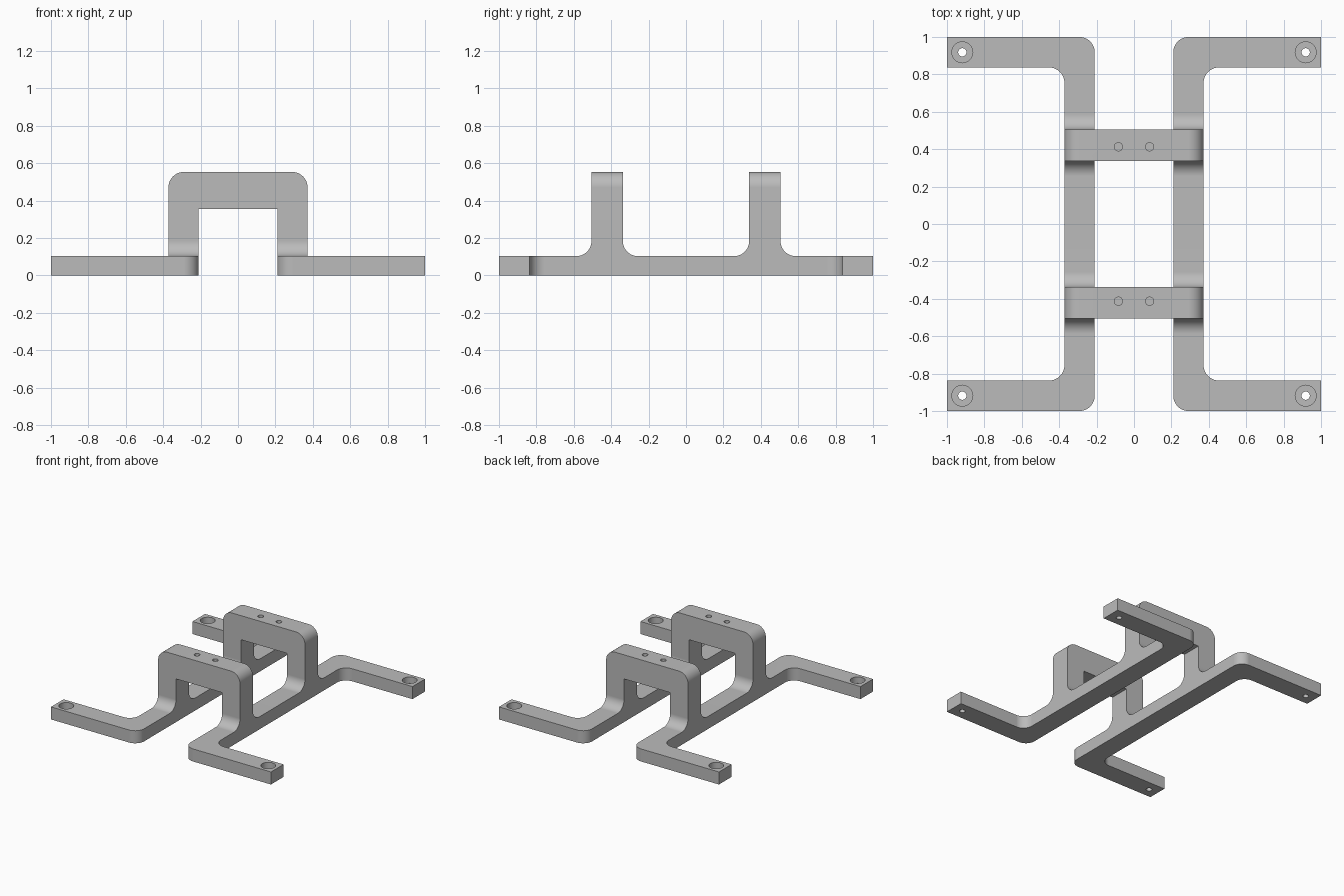
import bpy, bmesh, math
from mathutils import Vector

cube = bpy.data.objects.get("Cube")
if cube:
    bpy.data.objects.remove(cube, do_unlink=True)

INNER, OUTER = 0.21, 0.372        # rail sides in x
ARM = 0.837                       # inner edge of the arms in y
NEAR, FAR = 0.338, 0.505          # bridge faces in y
BASE, UNDER, TOP = 0.103, 0.355, 0.553
R = 0.082                         # every rounded corner

grey = bpy.data.materials.new("plain grey")
grey.use_nodes = True
colour = (0.5, 0.5, 0.5, 1)
grey.diffuse_color = colour
grey.node_tree.nodes["Principled BSDF"].inputs["Base Color"].default_value = colour


def rounded(corners, steps=12):
    """Outline from (a, b, radius) corners, each right angle replaced by an arc."""
    out = []
    for i, (a, b, r) in enumerate(corners):
        p = Vector((a, b))
        if not r:
            out.append(p)
            continue
        u = (Vector(corners[i - 1][:2]) - p).normalized()
        v = (Vector(corners[(i + 1) % len(corners)][:2]) - p).normalized()
        for k in range(steps + 1):
            t = math.pi / 2 * k / steps
            out.append(p + r * (u * (1 - math.sin(t)) + v * (1 - math.cos(t))))
    return out


def prism(name, outline, lo, hi, place):
    """Extrude an outline from lo to hi; place maps (a, b, depth) to x, y, z."""
    bm = bmesh.new()
    face = bm.faces.new([bm.verts.new(place(a, b, lo)) for a, b in outline])
    new = bmesh.ops.extrude_face_region(bm, geom=[face])["geom"]
    shift = Vector(place(0, 0, hi)) - Vector(place(0, 0, lo))
    bmesh.ops.translate(bm, vec=shift,
                        verts=[g for g in new if isinstance(g, bmesh.types.BMVert)])
    bmesh.ops.recalc_face_normals(bm, faces=bm.faces)
    mesh = bpy.data.meshes.new(name)
    bm.to_mesh(mesh)
    bm.free()
    mesh.materials.append(grey)
    obj = bpy.data.objects.new(name, mesh)
    bpy.context.collection.objects.link(obj)
    return obj


def drill(x, y, radius, lo, hi):
    ring = [(x + radius * math.cos(k * math.tau / 32),
             y + radius * math.sin(k * math.tau / 32)) for k in range(32)]
    return prism("drill", ring, lo, hi, lambda a, b, d: (a, b, d))


def combine(obj, other, operation):
    mod = obj.modifiers.new("combine", "BOOLEAN")
    mod.operation, mod.solver, mod.object = operation, "EXACT", other
    bpy.context.view_layer.objects.active = obj
    bpy.ops.object.modifier_apply(modifier=mod.name)
    bpy.data.objects.remove(other, do_unlink=True)


# C-shaped side rails with their mounting arms
rail_outline = rounded([(INNER, -1, R), (1, -1, 0), (1, -ARM, 0), (OUTER, -ARM, R),
                        (OUTER, ARM, R), (1, ARM, 0), (1, 1, 0), (INNER, 1, R)])
rails = [prism("side_rail", rail_outline, 0, BASE,
               lambda a, b, d, s=s: (s * a, b, d)) for s in (1, -1)]

# Bridges: a flared side profile intersected with a rounded arch
flare = rounded([(NEAR - R, BASE, 0), (NEAR, BASE, R), (NEAR, TOP, 0),
                 (FAR, TOP, 0), (FAR, BASE, R), (FAR + R, BASE, 0)])
arch = rounded([(-OUTER, 0, 0), (-OUTER, TOP, R), (OUTER, TOP, R), (OUTER, 0, 0),
                (INNER, 0, 0), (INNER, UNDER, 0), (-INNER, UNDER, 0), (-INNER, 0, 0)])
bridges = []
for s in (1, -1):
    bridge = prism("bridge", arch, 0, 1, lambda a, b, d: (a, s * d, b))
    combine(bridge, prism("flare", flare, -0.5, 0.5, lambda a, b, d: (d, s * a, b)),
            "INTERSECT")
    bridges.append(bridge)

# One solid frame
frame = rails[0]
frame.name = "mounting_frame"
for part in bridges + rails[1:]:
    combine(frame, part, "UNION")

# Blind pilot holes in the bridges, counterbored screw holes in the arms
for sx in (1, -1):
    for sy in (1, -1):
        combine(frame, drill(sx * 0.083, sy * 0.413, 0.022, TOP - 0.1, TOP + 0.1), "DIFFERENCE")
        combine(frame, drill(sx * 0.918, sy * 0.918, 0.056, BASE / 2, BASE + 0.1), "DIFFERENCE")
        combine(frame, drill(sx * 0.918, sy * 0.918, 0.022, -0.1, BASE), "DIFFERENCE")

# Smooth fillets, flat faces
bpy.ops.object.select_all(action="DESELECT")
frame.select_set(True)
bpy.context.view_layer.objects.active = frame
bpy.ops.object.shade_smooth_by_angle(angle=math.radians(30))
weighted = frame.modifiers.new("weighted normals", "WEIGHTED_NORMAL")
weighted.keep_sharp = True
